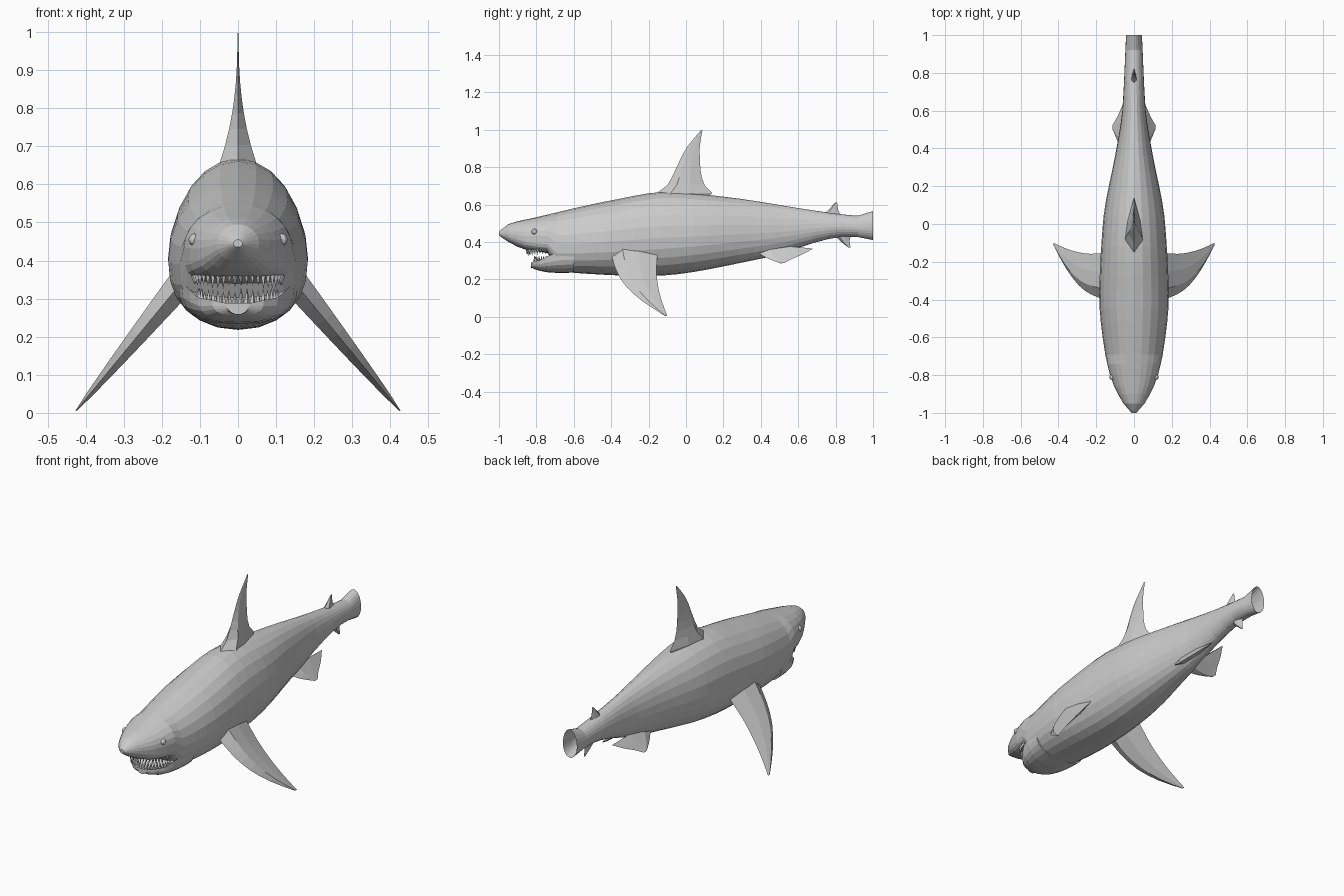
import bpy, bmesh, math, random
from mathutils import Matrix, Vector

if "Cube" in bpy.data.objects:
    bpy.data.objects.remove(bpy.data.objects["Cube"])

random.seed(4)


def curve(keys):
    """Smooth curve through (position, value) keys without overshoot."""
    p, v = zip(*keys)
    d = [(v[i + 1] - v[i]) / (p[i + 1] - p[i]) for i in range(len(p) - 1)]
    m = [2 * a * b / (a + b) if a * b > 0 else 0 for a, b in zip(d, d[1:])]
    m = [d[0]] + m + [d[-1]]

    def value(x):
        i = max(k for k in range(len(d)) if k == 0 or p[k] <= x)
        h = p[i + 1] - p[i]
        t = min(max((x - p[i]) / h, 0), 1)
        u = 1 - t
        return ((1 + 2 * t) * u * u * v[i] + t * u * u * h * m[i]
                + t * t * (3 - 2 * t) * v[i + 1] - t * t * u * h * m[i + 1])
    return value


def finish(name, bm, mirror=False):
    bmesh.ops.recalc_face_normals(bm, faces=bm.faces)
    mesh = bpy.data.meshes.new(name)
    bm.to_mesh(mesh)
    bm.free()
    obj = bpy.data.objects.new(name, mesh)
    bpy.context.collection.objects.link(obj)
    if mirror:
        obj.modifiers.new("Mirror", 'MIRROR').use_axis = (True, False, False)


def loft(name, rings, cap_end=True, mirror=False):
    bm = bmesh.new()
    loops = [[bm.verts.new(p) for p in ring] for ring in rings]
    n = len(loops[0])
    for a, b in zip(loops, loops[1:]):
        for i in range(n):
            j = (i + 1) % n
            bm.faces.new((a[i], a[j], b[j], b[i]))
    bm.faces.new(loops[0])
    if cap_end:
        bm.faces.new(loops[-1])
    finish(name, bm, mirror)


def section(y, w, top, mid, bottom, square, n=24):
    """Cross-section: round above mid, squarer below it."""
    ring = []
    for i in range(n):
        a = math.tau * i / n
        c, s = math.cos(a), math.sin(a)
        e = 1 if s > 0 else square
        h = top - mid if s > 0 else mid - bottom
        ring.append((w * math.copysign(abs(c) ** e, c), y,
                     mid + h * math.copysign(abs(s) ** e, s)))
    return ring


def fin(name, root, tip, thick, taper, edges, mirror=False):
    """Thin foil from root to tip (x, z); edges are (t, leading y, trailing y)."""
    root, tip = Vector(root), Vector(tip)
    span = (tip - root).normalized()
    nx, nz = -span.y, span.x
    lead = curve([(t, a) for t, a, b in edges])
    trail = curve([(t, b) for t, a, b in edges])
    foil = [(0, 0), (.25, 1), (.6, .7), (1, 0), (.6, -.7), (.25, -1)]
    rings = []
    for i in range(10):
        t = i / 9
        c = root.lerp(tip, t)
        h = thick * (1 - t) ** taper + .0015
        a, b = lead(t), trail(t)
        rings.append([(c.x + nx * h * k, a + (b - a) * f, c.y + nz * h * k)
                      for f, k in foil])
    loft(name, rings, mirror=mirror)


# Body: snout to open tail stump, lofted along four profile curves
top = curve([(-1, .455), (-.95, .495), (-.8, .532), (-.4, .622), (-.1, .668),
             (.2, .642), (.8, .552), (.92, .54), (1, .565)])
bottom = curve([(-1, .435), (-.95, .40), (-.86, .36), (-.74, .34), (-.69, .26),
                (-.6, .235), (-.2, .218), (.4, .31), (.88, .43), (1, .41)])
width = curve([(-1, .012), (-.95, .056), (-.8, .127), (-.6, .166), (-.4, .184),
               (0, .165), (.4, .093), (.6, .062), (1, .042)])
square = curve([(-1, 1), (-.78, .5), (-.6, .8), (.4, 1)])
stations = [-1, -.985, -.95, -.9, -.86, -.8, -.74, -.69]
stations += [-.6 + .08 * i for i in range(21)]
loft("body", [section(y, width(y), top(y), .45 * top(y) + .55 * bottom(y),
                      bottom(y), square(y)) for y in stations], cap_end=False)

# Lower jaw: trough with a sunken mouth floor (y, half width, lip, bottom)
jaw = [(-.83, .03, .288, .268), (-.815, .068, .296, .256),
       (-.78, .105, .303, .245), (-.74, .129, .325, .238),
       (-.68, .148, .345, .234), (-.60, .158, .35, .236)]
loft("lower_jaw", [section(y, w, lip - .03, lip, b, .7) for y, w, lip, b in jaw])


# Teeth: rows of pointed four-sided cones along an arc
def teeth(name, count, rx, ry, y0, z_front, z_side, direction):
    bm = bmesh.new()
    for i in range(count):
        a = math.radians(-82 + 164 * i / (count - 1))
        z = z_side + (z_front - z_side) * math.cos(a)
        length = random.uniform(.034, .048) * (.6 + .4 * math.cos(a))
        mat = Matrix.Translation((rx * math.sin(a), y0 - ry * math.cos(a),
                                  z + direction * length / 2))
        mat = mat @ Matrix.Rotation(a, 4, 'Z')
        if direction < 0:
            mat = mat @ Matrix.Rotation(math.pi, 4, 'X')
        bmesh.ops.create_cone(bm, cap_ends=True, segments=4, radius1=.009,
                              radius2=0, depth=length, matrix=mat)
    finish(name, bm)


teeth("upper_teeth", 22, .116, .115, -.735, .37, .36, -1)
teeth("lower_teeth", 20, .105, .085, -.725, .283, .30, 1)

# Eyes
bm = bmesh.new()
bmesh.ops.create_uvsphere(bm, u_segments=10, v_segments=6, radius=.016,
                          matrix=Matrix.Translation((.115, -.81, .455)))
finish("eye", bm, mirror=True)

# Dorsal fin with its small rear lobe
fin("dorsal_fin", (0, .62), (0, .997), .06, 2.5,
    [(0, -.22, .10), (.12, -.15, .14), (.22, -.10, .10), (.42, -.06, .078),
     (.74, 0, .073), (1, .08, .088)])

# Small fins near the tail
fin("second_dorsal_fin", (0, .53), (0, .61), .018, 1,
    [(0, .72, .84), (.45, .755, .815), (1, .798, .808)])
fin("anal_fin", (0, .44), (0, .37), .018, 1,
    [(0, .79, .885), (.5, .825, .875), (1, .868, .88)])

# Paired fins
fin("pectoral_fin", (.13, .365), (.425, .006), .036, .8,
    [(0, -.41, -.15), (.35, -.37, -.158), (.55, -.325, -.15),
     (.78, -.235, -.13), (1, -.115, -.10)], mirror=True)
fin("pelvic_fin", (.03, .365), (.113, .287), .02, 1,
    [(0, .36, .68), (.42, .40, .62), (.72, .445, .565), (1, .50, .525)],
    mirror=True)
